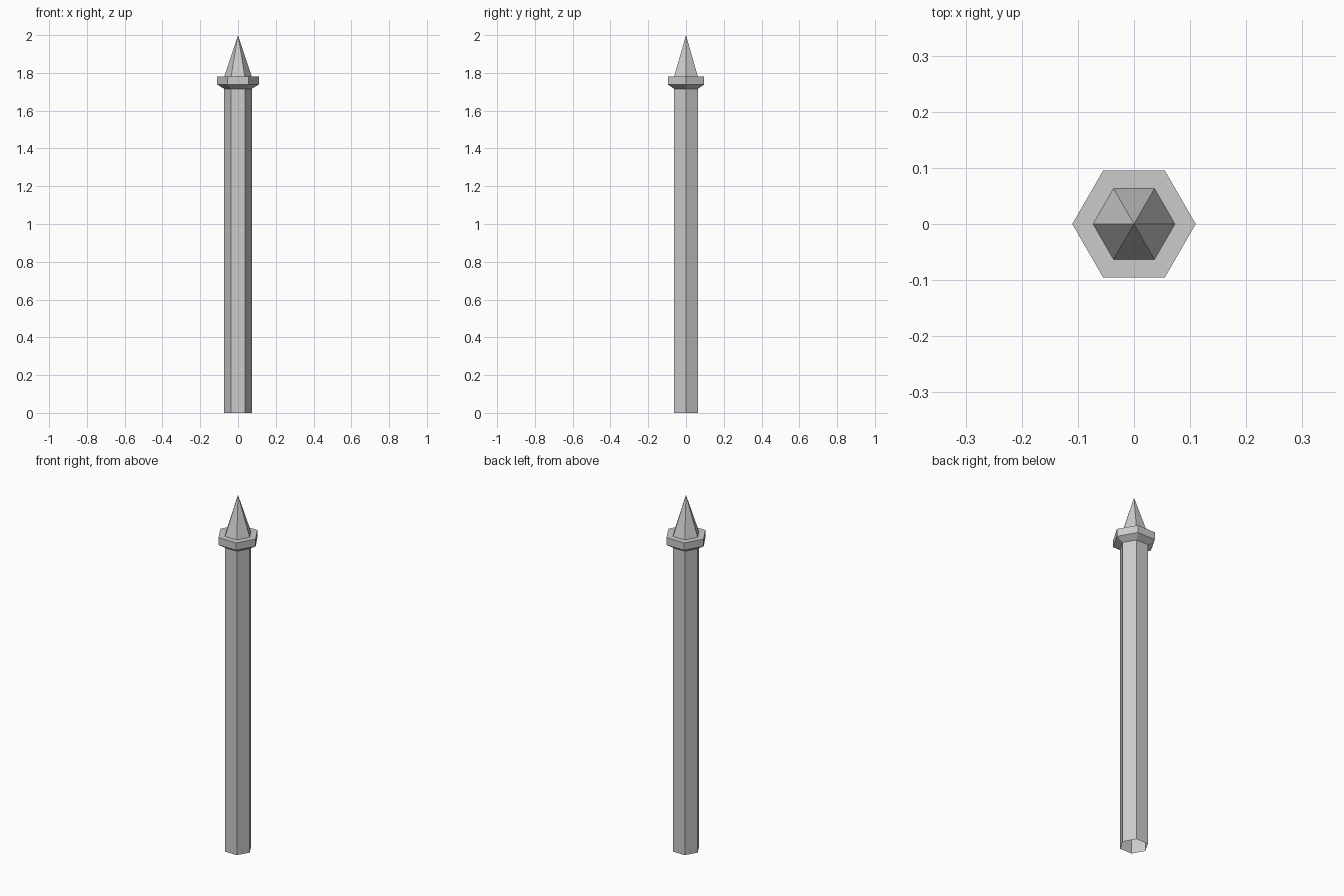
import bpy
import bmesh
from math import cos, sin, tau

if "Cube" in bpy.data.objects:
    bpy.data.objects.remove(bpy.data.objects["Cube"], do_unlink=True)

SIDES = 6
SHAFT_R, COLLAR_R = 0.073, 0.11
SHAFT_TOP, COLLAR_LOW, COLLAR_TOP, TIP = 1.716, 1.738, 1.78, 2.0

stone = bpy.data.materials.new("grey stone")
stone.use_nodes = True
colour = (0.6, 0.6, 0.6, 1)
stone.diffuse_color = colour
stone.node_tree.nodes["Principled BSDF"].inputs["Base Color"].default_value = colour


def hex_part(name, profile):
    """Sweep (radius, height) points around z; a zero radius makes a point."""
    bm = bmesh.new()
    rings = []
    for r, z in profile:
        count = SIDES if r else 1
        rings.append([bm.verts.new((r * cos(tau * i / SIDES), r * sin(tau * i / SIDES), z))
                      for i in range(count)])
    for low, high in zip(rings, rings[1:]):
        for i in range(SIDES):
            j = (i + 1) % SIDES
            if len(high) == 1:
                bm.faces.new((low[i], low[j], high[0]))
            else:
                bm.faces.new((low[i], low[j], high[j], high[i]))
    mesh = bpy.data.meshes.new(name)
    bm.to_mesh(mesh)
    bm.free()
    mesh.materials.append(stone)
    obj = bpy.data.objects.new(name, mesh)
    bpy.context.collection.objects.link(obj)
    return obj


# Hollow shaft, open at the foot
hex_part("shaft", [(SHAFT_R, 0), (SHAFT_R, SHAFT_TOP)])
# Flared collar with a flat ledge around the spike
hex_part("collar", [(SHAFT_R, SHAFT_TOP), (COLLAR_R, COLLAR_LOW),
                    (COLLAR_R, COLLAR_TOP), (SHAFT_R, COLLAR_TOP)])
# Pointed spike
hex_part("spike", [(SHAFT_R, COLLAR_TOP), (0, TIP)])
